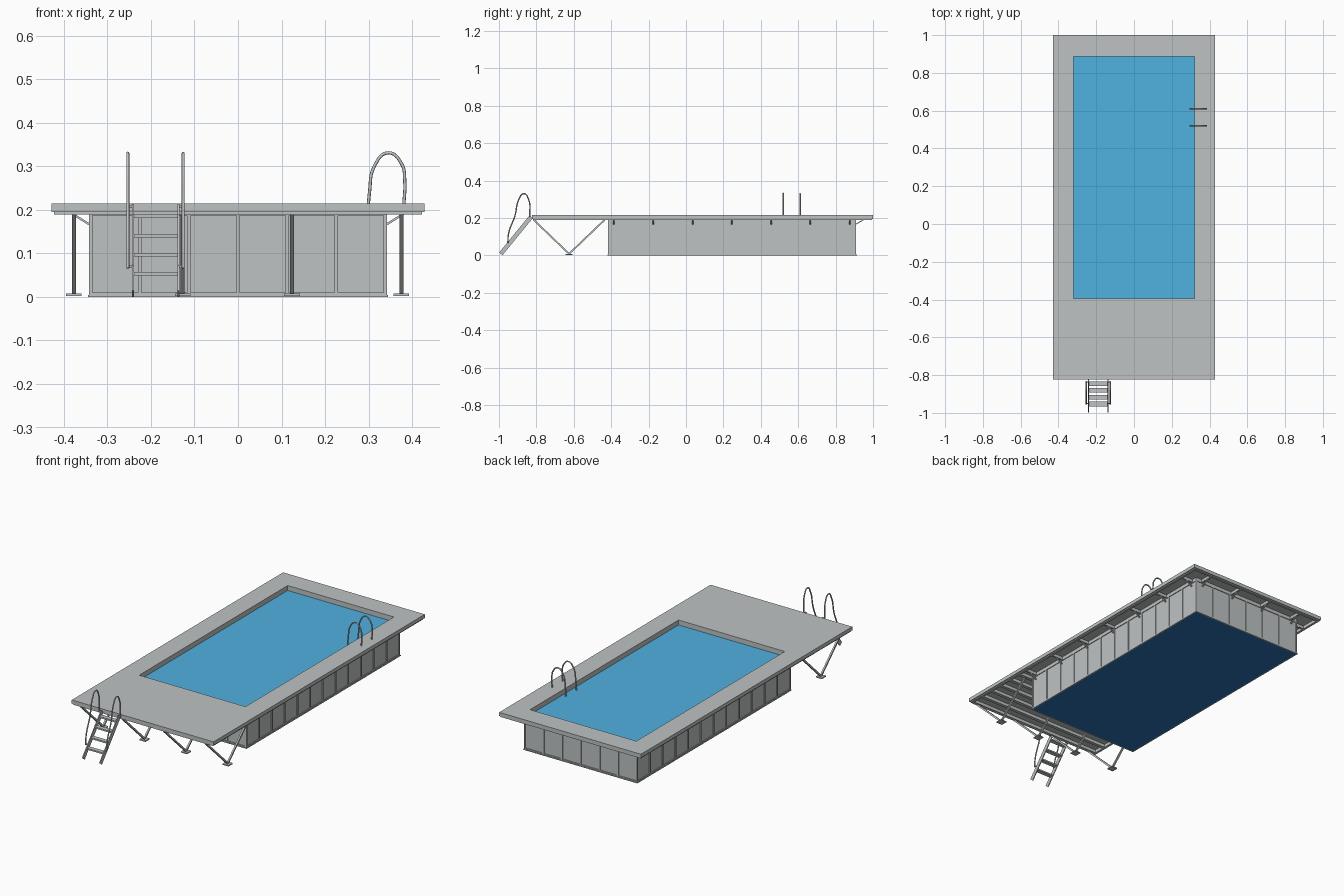
import bpy, bmesh
from mathutils import Vector

cube = bpy.data.objects.get("Cube")
if cube:
    bpy.data.objects.remove(cube, do_unlink=True)


def material(name, rgb):
    m = bpy.data.materials.new(name)
    m.use_nodes = True
    m.diffuse_color = (*rgb, 1)
    m.node_tree.nodes["Principled BSDF"].inputs["Base Color"].default_value = (*rgb, 1)
    return m


GREY = material("grey", (0.52, 0.545, 0.55))
WATER = material("water_blue", (0.08, 0.44, 0.74))
FLOOR = material("floor_blue", (0.02, 0.165, 0.43))


def finish(name, bm, mat):
    bmesh.ops.recalc_face_normals(bm, faces=bm.faces)
    me = bpy.data.meshes.new(name)
    bm.to_mesh(me)
    bm.free()
    me.materials.append(mat)
    ob = bpy.data.objects.new(name, me)
    bpy.context.collection.objects.link(ob)


def add_box(bm, x0, x1, y0, y1, z0, z1):
    vs = bmesh.ops.create_cube(bm, size=1)["verts"]
    for v in vs:
        v.co = Vector(((x0 + x1) / 2 + v.co.x * (x1 - x0),
                       (y0 + y1) / 2 + v.co.y * (y1 - y0),
                       (z0 + z1) / 2 + v.co.z * (z1 - z0)))


def box(name, mat, *dims):
    bm = bmesh.new()
    add_box(bm, *dims)
    finish(name, bm, mat)


def add_bar(bm, a, b, w, h):
    """Square bar from a to b: w is its width, h its depth in the upright plane."""
    a, b = Vector(a), Vector(b)
    d = b - a
    q = d.to_track_quat("Z", "X")
    vs = bmesh.ops.create_cube(bm, size=1)["verts"]
    for v in vs:
        v.co = (a + b) / 2 + q @ Vector((v.co.x * h, v.co.y * w, v.co.z * d.length))


def ring(name, outer, inner, z0, z1):
    """Rectangular slab with a rectangular opening; rects are x0, x1, y0, y1."""
    bm = bmesh.new()

    def loop(r, z):
        return [bm.verts.new((r[i], r[j], z)) for i, j in ((0, 2), (1, 2), (1, 3), (0, 3))]
    loops = [loop(outer, z0), loop(outer, z1), loop(inner, z1), loop(inner, z0)]
    for k in range(4):
        p, q = loops[k], loops[(k + 1) % 4]
        for i in range(4):
            j = (i + 1) % 4
            bm.faces.new((p[i], p[j], q[j], q[i]))
    finish(name, bm, GREY)


def inset(r, d):
    return (r[0] + d, r[1] - d, r[2] + d, r[3] - d)


def tube(name, pts, r):
    cu = bpy.data.curves.new(name, "CURVE")
    cu.dimensions = "3D"
    cu.bevel_depth, cu.bevel_resolution, cu.resolution_u = r, 2, 6
    cu.use_fill_caps = True
    sp = cu.splines.new("BEZIER")
    sp.bezier_points.add(len(pts) - 1)
    for bp, p in zip(sp.bezier_points, pts):
        bp.co = p
        bp.handle_left_type = bp.handle_right_type = "AUTO"
    cu.materials.append(GREY)
    bpy.context.collection.objects.link(bpy.data.objects.new(name, cu))


# Deck plate, its skirt and the edge frame beneath
deck = (-0.428, 0.428, -0.823, 1.0)
opening = (-0.321, 0.321, -0.394, 0.887)
ring("deck", deck, opening, 0.206, 0.215)
ring("deck_skirt", deck, inset(deck, 0.008), 0.195, 0.207)
ring("deck_edge_frame", inset(deck, 0.005), inset(deck, 0.018), 0.189, 0.207)

# Basin: walls, base rim, floor and water
W, B0, B1 = 0.342, -0.416, 0.91
basin = (-W, W, B0, B1)
ring("basin_walls", inset(basin, 0.004), opening, 0.003, 0.207)
ring("basin_base_rim", inset(basin, -0.003), inset(basin, 0.003), 0, 0.004)
box("basin_floor", FLOOR, *inset(basin, 0.003), 0, 0.003)
box("water", WATER, *inset(opening, -0.001), 0.1, 0.188)

# Raised framing on the wall panels
bm = bmesh.new()
NX, NY, R = 6, 12, 0.004
for i in range(NX + 1):
    x = -W + R + (2 * W - 2 * R) * i / NX
    for y in (B0, B1 - 0.006):
        add_box(bm, x - R, x + R, y, y + 0.006, 0.003, 0.207)
for i in range(NY + 1):
    y = B0 + R + (B1 - B0 - 2 * R) * i / NY
    for x in (-W, W - 0.006):
        add_box(bm, x, x + 0.006, y - R, y + R, 0.003, 0.207)
finish("wall_ribs", bm, GREY)
for name, z0, z1 in (("wall_bottom_rail", 0.003, 0.01), ("wall_top_rail", 0.187, 0.207)):
    ring(name, basin, inset(basin, 0.01), z0, z1)

# Brackets under the overhang, on both sides and the back
bm = bmesh.new()
for i in range(7):
    y = -0.385 + 0.21 * i
    for s in (-1, 1):
        add_bar(bm, (s * W, y, 0.167), (s * 0.385, y, 0.194), 0.008, 0.005)
        add_box(bm, *sorted((s * W, s * 0.415)), y - 0.005, y + 0.005, 0.19, 0.207)
for x in (-0.3, -0.1, 0.1, 0.3):
    add_bar(bm, (x, B1, 0.167), (x, B1 + 0.045, 0.194), 0.008, 0.005)
    add_box(bm, x - 0.005, x + 0.005, B1, B1 + 0.075, 0.19, 0.207)
finish("overhang_brackets", bm, GREY)

# Joists under the front terrace
bm = bmesh.new()
for i in range(6):
    y = -0.81 + 0.075 * i
    add_box(bm, -0.415, 0.415, y - 0.009, y + 0.009, 0.189, 0.207)
finish("terrace_joists", bm, GREY)

# V-shaped legs with foot plates
bm = bmesh.new()
for x in (-0.377, -0.127, 0.124, 0.375):
    add_box(bm, x - 0.018, x + 0.018, -0.643, -0.607, 0.002, 0.008)
    for y in (-0.815, -0.435):
        add_bar(bm, (x, -0.625, 0.008), (x, y, 0.19), 0.009, 0.009)
finish("terrace_legs", bm, GREY)

# Front ladder: stringers, treads and rail joints
LX0, LX1 = -0.241, -0.137
bm = bmesh.new()
for x, s in ((LX0, -1), (LX1, 1)):
    add_bar(bm, (x, -0.99, 0.008), (x, -0.828, 0.206), 0.005, 0.023)
    for y, z in ((-0.95, 0.07), (-0.836, 0.207)):
        add_bar(bm, (x, y, z), (x + s * 0.012, y, z), 0.006, 0.006)
finish("ladder_stringers", bm, GREY)
bm = bmesh.new()
for i in range(4):
    z, y = 0.053 + 0.044 * i, -0.953 + 0.036 * i
    add_box(bm, LX0, LX1, y - 0.012, y + 0.012, z - 0.004, z + 0.004)
finish("ladder_treads", bm, GREY)

# Ladder handrails
rail = [(-0.953, 0.066), (-0.948, 0.12), (-0.915, 0.21), (-0.893, 0.3), (-0.867, 0.33),
        (-0.842, 0.3), (-0.835, 0.205)]
for name, x in (("right_ladder_rail", -0.253), ("left_ladder_rail", -0.126)):
    tube(name, [(x, y, z) for y, z in rail], 0.0035)

# Grab rails from deck into the water
grab = [(0.296, 0.15), (0.302, 0.24), (0.313, 0.3), (0.345, 0.331), (0.376, 0.305),
        (0.383, 0.265), (0.381, 0.213)]
for name, y in (("front_grab_rail", 0.52), ("back_grab_rail", 0.61)):
    tube(name, [(x, y, z) for x, z in grab], 0.0037)
